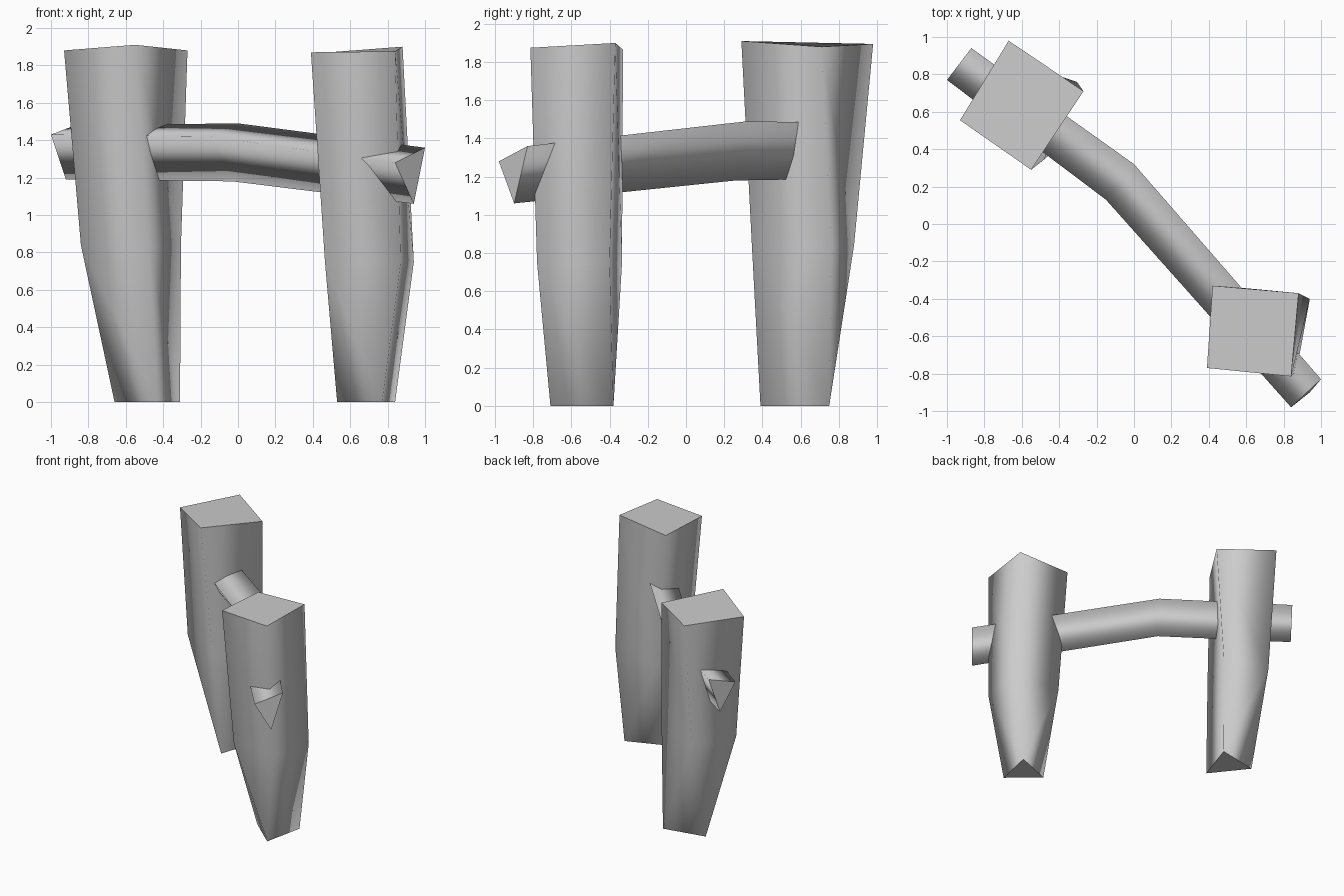
import bpy, bmesh

if "Cube" in bpy.data.objects:
    bpy.data.objects.remove(bpy.data.objects["Cube"])


def loft(name, rings, extra=None):
    """Skin matching rings; 'extra' = (last ring, faces) joins a smaller end ring."""
    bm = bmesh.new()
    vs = [[bm.verts.new(p) for p in r] for r in rings]
    n = len(rings[0])
    for a, b in zip(vs, vs[1:]):
        for i in range(n):
            j = (i + 1) % n
            bm.faces.new((a[i], a[j], b[j], b[i]))
    end = vs[-1]
    if extra:
        pts, faces = extra
        new_end = [bm.verts.new(p) for p in pts]
        pool = end + new_end
        for f in faces:
            bm.faces.new([pool[i] for i in f])
        end = new_end
    for f in bm.faces:
        f.smooth = True
    # Flat caps with crisp rims
    for ring in (vs[0], end):
        cap = bm.faces.new(ring)
        for e in cap.edges:
            e.smooth = False
    bmesh.ops.recalc_face_normals(bm, faces=bm.faces)
    me = bpy.data.meshes.new(name)
    bm.to_mesh(me)
    bm.free()
    ob = bpy.data.objects.new(name, me)
    bpy.context.collection.objects.link(ob)
    return ob


# Four-sided upper post tapering to a three-sided foot
# ring order: front, right, back, left; foot order: front, right, left
FOOT = [(0, 1, 5, 4), (2, 5, 1), (2, 6, 5), (2, 3, 6), (3, 4, 6), (3, 0, 4)]


def post(name, top, mid, foot, mid_z):
    loft(name, [top, [(x, y, mid_z) for x, y in mid]],
         ([(x, y, 0) for x, y in foot], FOOT))


post("left_post",
     [(-.55, .29, 1.91), (-.27, .71, 1.88), (-.67, .98, 1.895), (-.93, .555, 1.88)],
     [(-.48, .345), (-.305, .76), (-.67, .88), (-.84, .53)],
     [(-.43, .39), (-.31, .75), (-.66, .68)], .84)
post("right_post",
     [(.84, -.815, 1.875), (.88, -.37, 1.90), (.42, -.33, 1.865), (.39, -.77, 1.87)],
     [(.87, -.78), (.94, -.40), (.51, -.335), (.465, -.72)],
     [(.77, -.71), (.84, -.38), (.53, -.50)], .75)

# Bent three-sided crossbar through both posts
loft("crossbar", [
    [(-1.0, .77, 1.43), (-.87, .94, 1.48), (-.92, .86, 1.19)],
    [(-.15, .13, 1.42), (0, .32, 1.49), (-.03, .26, 1.18)],
    [(.84, -.98, 1.28), (1.0, -.83, 1.36), (.94, -.90, 1.06)],
])
